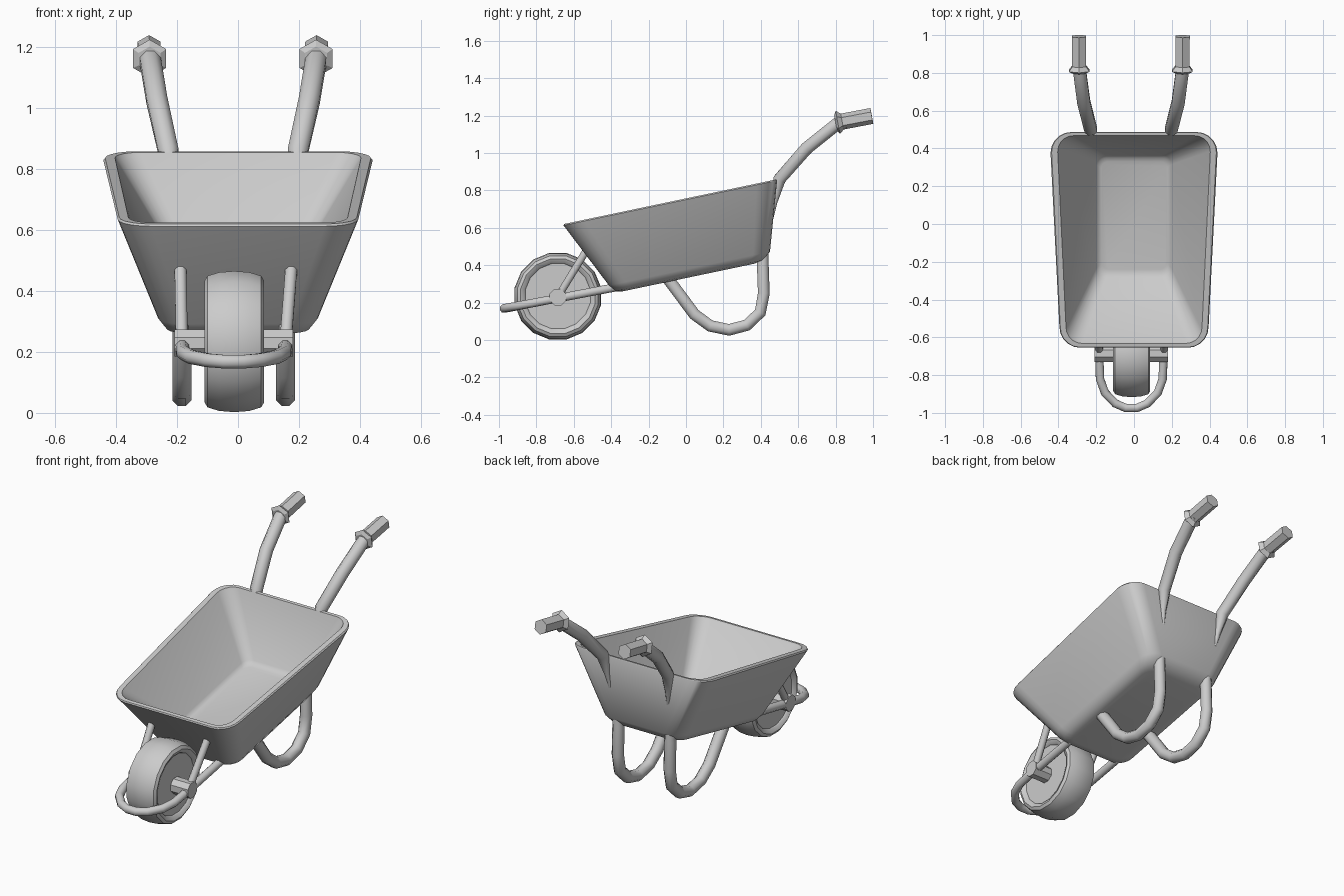
import bpy, bmesh, math
from mathutils import Vector

if "Cube" in bpy.data.objects:
    bpy.data.objects.remove(bpy.data.objects["Cube"])

CX = -0.014   # the frame sits slightly off the tray centre
SLOPE = 0.21  # tilt of the tray


def finish(name, bm, angle=40):
    bmesh.ops.recalc_face_normals(bm, faces=bm.faces)
    me = bpy.data.meshes.new(name)
    bm.to_mesh(me)
    bm.free()
    ob = bpy.data.objects.new(name, me)
    bpy.context.collection.objects.link(ob)
    bpy.ops.object.select_all(action='DESELECT')
    ob.select_set(True)
    bpy.context.view_layer.objects.active = ob
    bpy.ops.object.shade_smooth_by_angle(angle=math.radians(angle))
    return ob


def skin(name, rings, angle=40):
    """Bridge a list of equal-length point rings and cap both ends."""
    bm = bmesh.new()
    vs = [[bm.verts.new(p) for p in r] for r in rings]
    n = len(vs[0])
    for a, b in zip(vs, vs[1:]):
        for i in range(n):
            j = (i + 1) % n
            bm.faces.new((a[i], a[j], b[j], b[i]))
    bm.faces.new(vs[0])
    bm.faces.new(vs[-1])
    return finish(name, bm, angle)


def circle(centre, axis, r, n, side=Vector((1, 0, 0))):
    axis = axis.normalized()
    u = (side - axis * side.dot(axis)).normalized()
    v = axis.cross(u)
    return [centre + r * (math.cos(t) * u + math.sin(t) * v)
            for t in (2 * math.pi * (i + 0.5) / n for i in range(n))]


def tube(name, pts, radii, n=8, side=Vector((1, 0, 0))):
    """Sweep a circle along points; radii is one number or one per point."""
    pts = [Vector(p) for p in pts]
    if not isinstance(radii, (list, tuple)):
        radii = [radii] * len(pts)
    rings = []
    for i, p in enumerate(pts):
        a = (p - pts[i - 1]).normalized() if i else Vector()
        b = (pts[i + 1] - p).normalized() if i < len(pts) - 1 else Vector()
        rings.append(circle(p, a + b, radii[i], n, side))
    return skin(name, rings, 50)


def lathe(name, start, axis, profile, n, angle=40, side=Vector((1, 0, 0))):
    """Profile is (distance along axis, radius)."""
    start, axis = Vector(start), Vector(axis).normalized()
    return skin(name, [circle(start + axis * d, axis, r, n, side)
                       for d, r in profile], angle)


def tray_ring(yf, yb, hf, hb, r, z0, seg=5):
    """Rounded trapezoid lying in the tilted plane z = z0 + SLOPE * y."""
    pts = []
    for sx, y, h, a0 in ((1, yf, hf, -90), (1, yb, hb, 0),
                         (-1, yb, hb, 90), (-1, yf, hf, 180)):
        cx, cy = sx * (h - r), y + (r if y == yf else -r)
        for k in range(seg + 1):
            t = math.radians(a0 + 90 * k / seg)
            px, py = cx + r * math.cos(t), cy + r * math.sin(t)
            pts.append(Vector((px, py, z0 + SLOPE * py)))
    return pts


# Tray: outside from the bottom up, over the rim, down to the inner floor
skin("tray", [
    tray_ring(-0.34, 0.365, 0.195, 0.195, 0.06, 0.331),
    tray_ring(-0.378, 0.412, 0.235, 0.235, 0.08, 0.340),
    tray_ring(-0.412, 0.449, 0.262, 0.262, 0.09, 0.378),
    tray_ring(-0.655, 0.487, 0.395, 0.442, 0.11, 0.750),
    tray_ring(-0.652, 0.484, 0.390, 0.436, 0.105, 0.757),
    tray_ring(-0.632, 0.468, 0.360, 0.404, 0.085, 0.757),
    tray_ring(-0.625, 0.464, 0.352, 0.397, 0.08, 0.745),
    tray_ring(-0.285, 0.365, 0.20, 0.20, 0.05, 0.432),
    tray_ring(-0.265, 0.35, 0.188, 0.188, 0.043, 0.419),
    tray_ring(-0.24, 0.33, 0.174, 0.174, 0.035, 0.414)], 50)

# Wheel: rounded tyre with recessed discs
half = [(0.08, 0.177), (0.088, 0.182), (0.098, 0.203), (0.088, 0.22), (0.05, 0.232)]
lathe("wheel", (CX + 0.002, -0.685, 0.234), (1, 0, 0),
      [(-d, r) for d, r in half] + [(0, 0.236)] + half[::-1],
      16, 40, Vector((0, 0, 1)))
lathe("axle", (CX, -0.685, 0.229), (1, 0, 0),
      [(-0.195, 0.048), (0.195, 0.048)], 8, 30, Vector((0, 0, 1)))

# Front guard bar looping around the wheel
arc = [(0.17, -0.36), (0.17, -0.70), (0.166, -0.82), (0.14, -0.893),
       (0.085, -0.95), (0.03, -0.974)]
path = [(x, y) for x, y in arc] + [(-x, y) for x, y in arc[::-1]]
tube("front_guard", [(CX + x, y, 0.168 + 0.19 * (y + 0.974)) for x, y in path],
     0.024, 8, Vector((0, 0, 1)))

for s, label in ((-1, "left"), (1, "right")):
    # Strut from the axle to the tray front
    tube(label + "_strut", [(CX + s * 0.17, -0.685, 0.23),
                            (CX / 2 + s * 0.182, -0.535, 0.475)], 0.021)
    # Curved leg under the tray
    leg = [(-0.108, 0.34), (-0.085, 0.312), (-0.03, 0.238), (0.045, 0.137),
           (0.13, 0.075), (0.23, 0.054), (0.325, 0.079), (0.397, 0.147),
           (0.416, 0.25), (0.410, 0.42), (0.415, 0.49)]
    tube(label + "_leg", [(CX + s * 0.17, y, z) for y, z in leg],
         [0.034] * 10 + [0.028])
    # Handle rising from the back wall, sinking into it at the lower end
    handle = [(0.19, 0.46, 0.66), (0.20, 0.473, 0.74), (0.213, 0.50, 0.86),
              (0.25, 0.645, 1.025), (0.272, 0.81, 1.157), (0.276, 0.85, 1.167)]
    tube(label + "_handle", [(CX - 0.002 + s * x, y, z) for x, y, z in handle],
         [0.01, 0.018, 0.036, 0.037, 0.037, 0.036])
    # Grip with a flared collar
    lathe(label + "_grip", (CX - 0.003 + s * 0.273, 0.80, 1.161), (s * 0.002, 0.19, 0.036),
          [(0, 0.042), (0.012, 0.063), (0.036, 0.043), (0.197, 0.043)], 6, 20)
